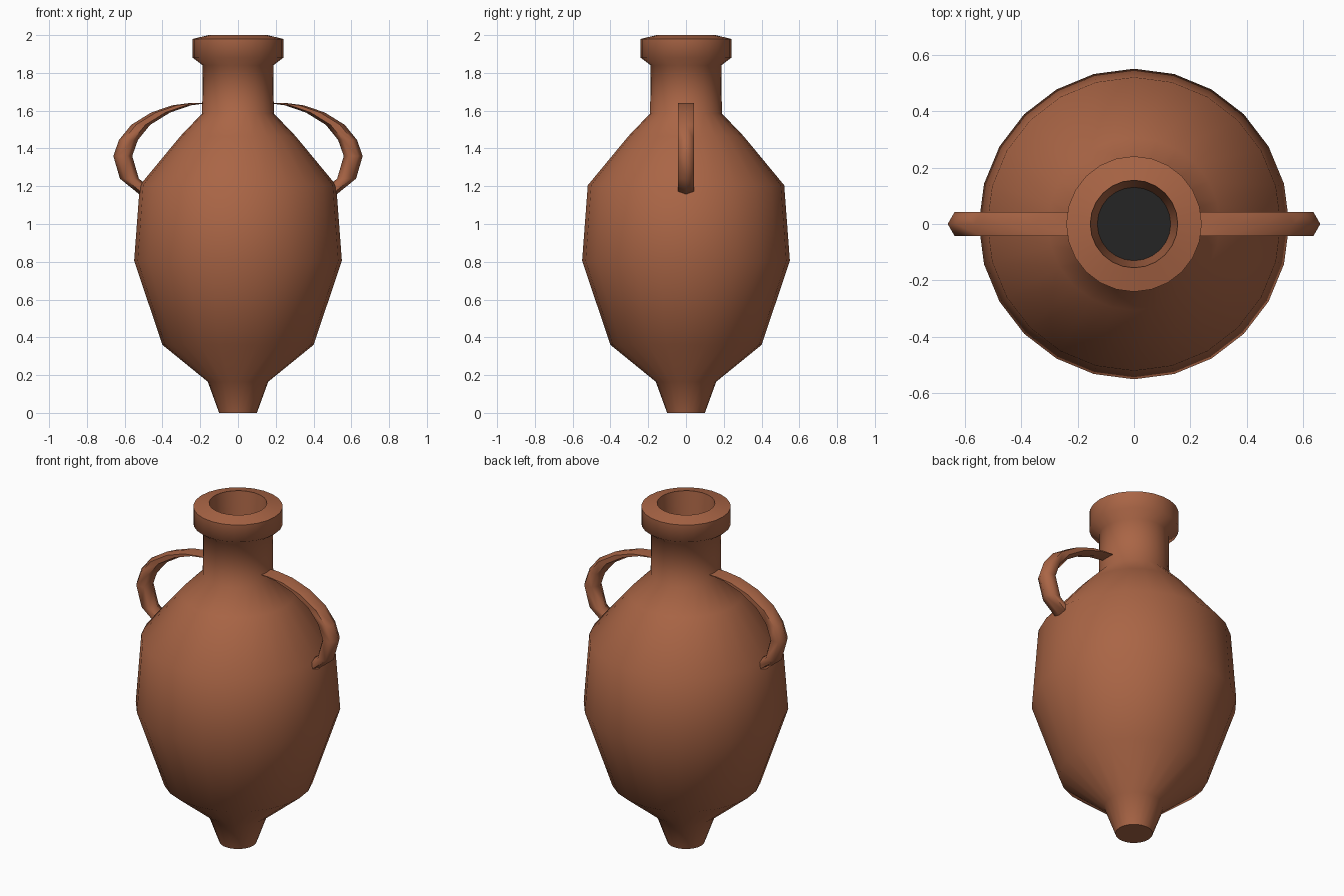
import bpy, bmesh, math

if "Cube" in bpy.data.objects:
    bpy.data.objects.remove(bpy.data.objects["Cube"])


def material(name, rgb):
    m = bpy.data.materials.new(name)
    m.diffuse_color = (*rgb, 1)
    m.use_nodes = True
    m.node_tree.nodes["Principled BSDF"].inputs["Base Color"].default_value = m.diffuse_color
    return m


terracotta = material("terracotta", (0.40, 0.13, 0.06))
dark = material("dark interior", (0.018, 0.018, 0.018))


def skin(name, rings, mat, angle, caps=(True, True)):
    """Join successive rings of points into a tube."""
    bm = bmesh.new()
    loops = [[bm.verts.new(p) for p in ring] for ring in rings]
    n = len(loops[0])
    for a, b in zip(loops, loops[1:]):
        for i in range(n):
            j = (i + 1) % n
            bm.faces.new((a[i], a[j], b[j], b[i]))
    if caps[0]:
        bm.faces.new(loops[0][::-1])
    if caps[1]:
        bm.faces.new(loops[-1])
    bmesh.ops.recalc_face_normals(bm, faces=bm.faces)
    mesh = bpy.data.meshes.new(name)
    bm.to_mesh(mesh)
    bm.free()
    mesh.materials.append(mat)
    ob = bpy.data.objects.new(name, mesh)
    bpy.context.collection.objects.link(ob)
    bpy.ops.object.select_all(action='DESELECT')
    ob.select_set(True)
    bpy.context.view_layer.objects.active = ob
    bpy.ops.object.shade_smooth_by_angle(angle=math.radians(angle))
    return ob


def ring(cx, z, r, n):
    return [(cx + r * math.cos(2 * math.pi * i / n),
             r * math.sin(2 * math.pi * i / n), z) for i in range(n)]


# Turned body: foot, belly, shoulder, neck, rim, then inside of the neck
profile = [(0.10, 0), (0.16, 0.165), (0.40, 0.36), (0.55, 0.805), (0.52, 1.205),
           (0.305, 1.465), (0.19, 1.585), (0.187, 1.84), (0.24, 1.88),
           (0.24, 1.98), (0.155, 2.0), (0.13, 1.7)]
body = skin("jar_body", [ring(0, z, r, 24) for r, z in profile], terracotta, 62)

# Dark floor seen down the mouth
body.data.materials.append(dark)
for f in body.data.polygons:
    if len(f.vertices) == 24 and f.center.z > 1:
        f.material_index = 1

# Two handles: level hexagon sections swept from neck to shoulder
path = [(0.21, 1.64), (0.30, 1.628), (0.41, 1.59), (0.515, 1.525),
        (0.58, 1.445), (0.61, 1.36), (0.575, 1.24), (0.47, 1.155)]
for side, s in (("right", 1), ("left", -1)):
    rings = [[(s * x, y, z) for x, y, z in ring(cx, cz, 0.05, 6)] for cx, cz in path]
    skin(side + "_handle", rings, terracotta, 62)
